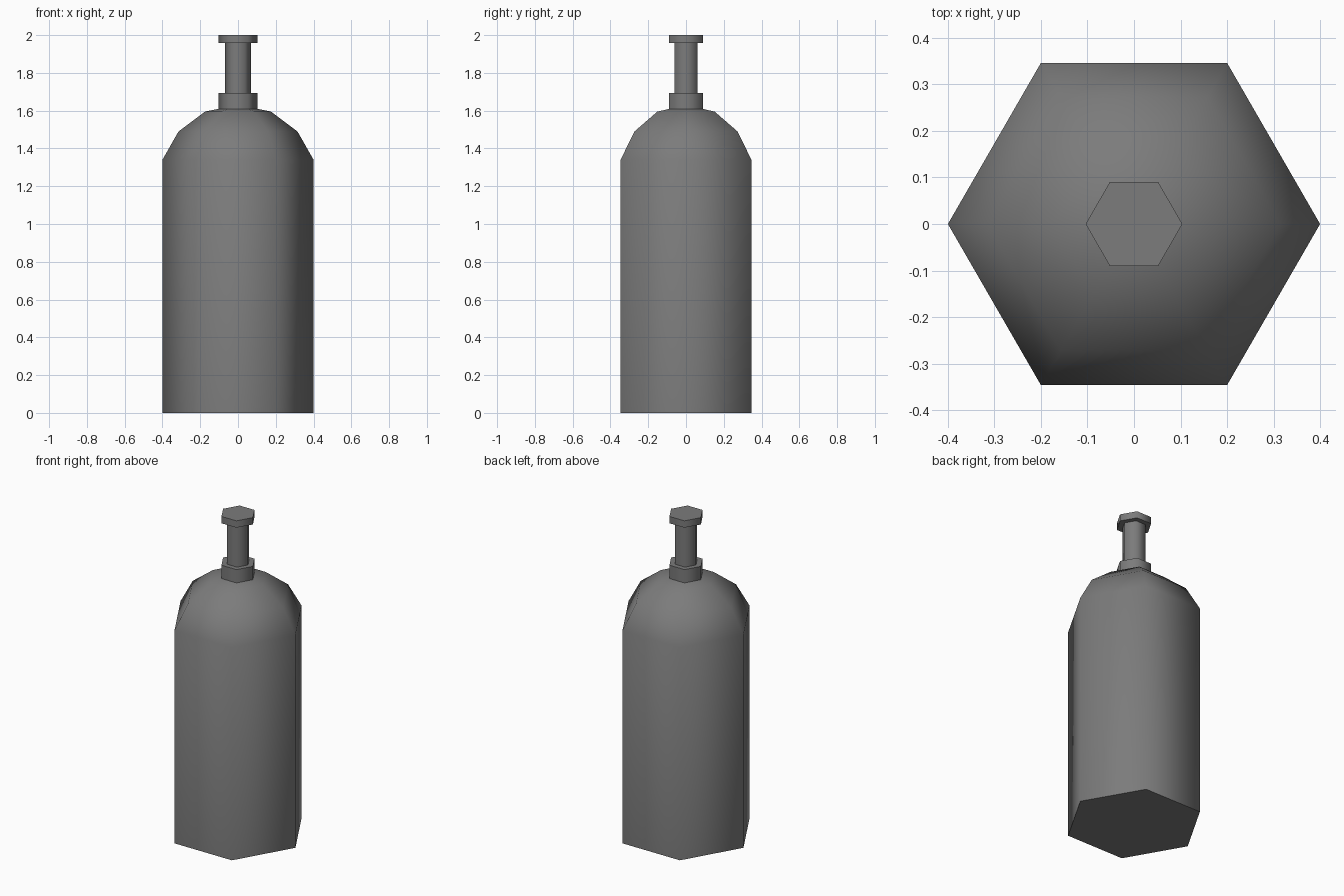
import bpy, math

cube = bpy.data.objects.get("Cube")
if cube:
    bpy.data.objects.remove(cube, do_unlink=True)

grey = bpy.data.materials.new("mid grey")
grey.use_nodes = True
colour = (0.2, 0.2, 0.2, 1.0)
grey.diffuse_color = colour
grey.node_tree.nodes["Principled BSDF"].inputs["Base Color"].default_value = colour

SIDES = 6


def lathe(name, profile, apex=None):
    """Revolve (radius, height) points into a six-sided solid with closed ends."""
    verts = [(r * math.cos(math.tau * i / SIDES), r * math.sin(math.tau * i / SIDES), z)
             for r, z in profile for i in range(SIDES)]
    faces = [tuple(reversed(range(SIDES)))]
    for ring in range(len(profile) - 1):
        a, b = ring * SIDES, (ring + 1) * SIDES
        for i in range(SIDES):
            j = (i + 1) % SIDES
            faces.append((a + i, a + j, b + j, b + i))
    top = (len(profile) - 1) * SIDES
    if apex is None:
        faces.append(tuple(range(top, top + SIDES)))
    else:
        verts.append((0, 0, apex))
        faces += [(top + i, top + (i + 1) % SIDES, len(verts) - 1) for i in range(SIDES)]
    mesh = bpy.data.meshes.new(name)
    mesh.from_pydata(verts, [], faces)
    mesh.materials.append(grey)
    obj = bpy.data.objects.new(name, mesh)
    bpy.context.collection.objects.link(obj)
    # Side walls blend smoothly, rims stay sharp
    bpy.ops.object.select_all(action="DESELECT")
    obj.select_set(True)
    bpy.context.view_layer.objects.active = obj
    bpy.ops.object.shade_smooth_by_angle(angle=math.radians(70))
    return obj


# Tank body with domed shoulder
lathe("tank_body", [(0.4, 0), (0.4, 1.34), (0.315, 1.49), (0.175, 1.595)], apex=1.63)

# Valve: collar, stem and cap
lathe("valve_collar", [(0.104, 1.605), (0.104, 1.693)])
lathe("valve_stem", [(0.07, 1.68), (0.07, 1.965)])
lathe("valve_cap", [(0.104, 1.957), (0.104, 2.0)])
